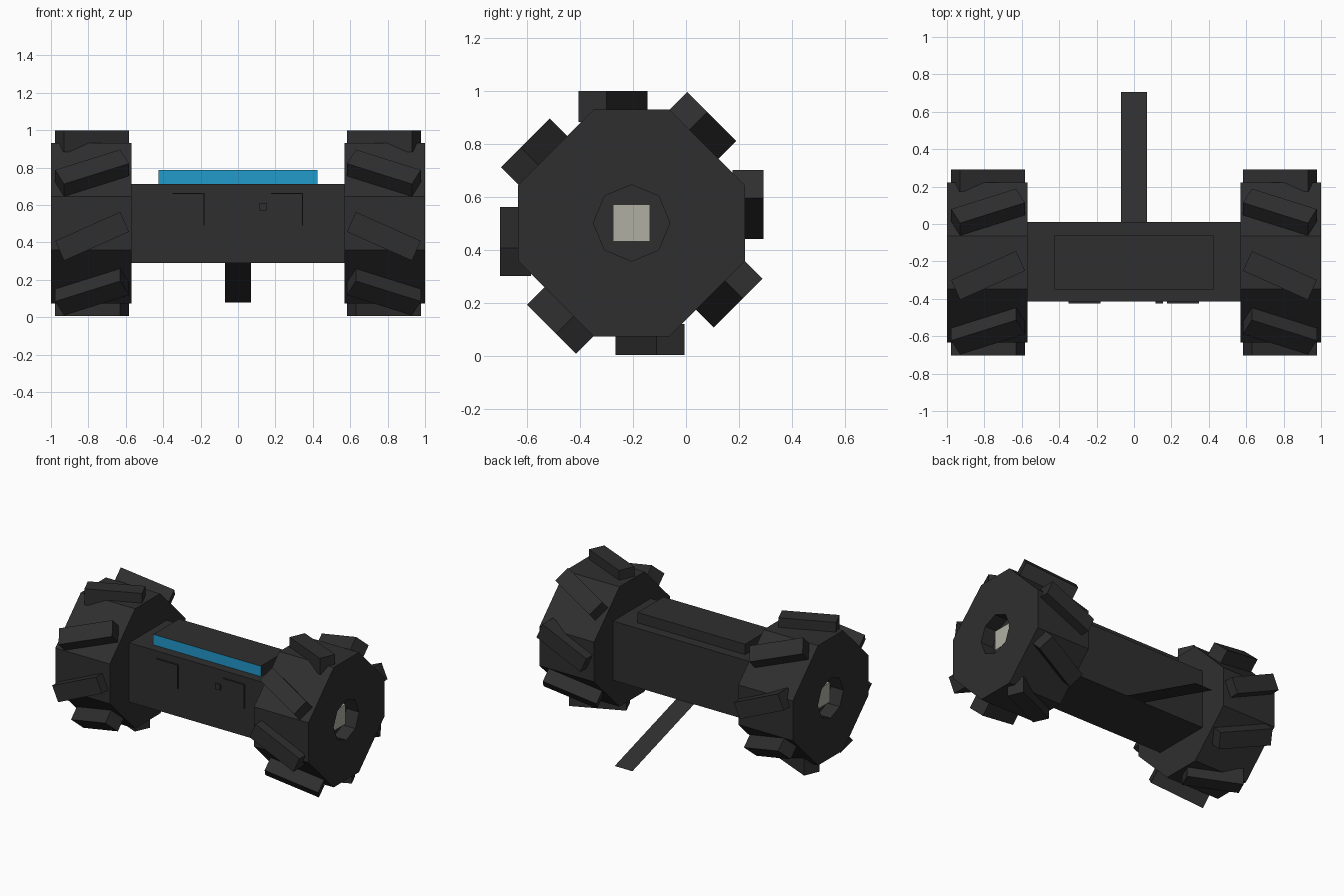
import bpy, bmesh
from math import cos, sin, pi, radians
from mathutils import Matrix, Vector

if "Cube" in bpy.data.objects:
    bpy.data.objects.remove(bpy.data.objects["Cube"])


def material(name, rgb):
    m = bpy.data.materials.new(name)
    m.use_nodes = True
    color = (*rgb, 1)
    m.diffuse_color = color
    m.node_tree.nodes["Principled BSDF"].inputs["Base Color"].default_value = color
    return m


DARK = material("dark grey", (0.028, 0.028, 0.028))
BLUE = material("blue", (0.016, 0.32, 0.6))
BEIGE = material("pale beige", (0.43, 0.43, 0.37))
AXLE_Y, AXLE_Z = -0.205, 0.502


def finish(name, bm, *mats):
    if len(bm.faces) > 1:
        bmesh.ops.recalc_face_normals(bm, faces=bm.faces[:])
    me = bpy.data.meshes.new(name)
    bm.to_mesh(me)
    bm.free()
    ob = bpy.data.objects.new(name, me)
    bpy.context.collection.objects.link(ob)
    for m in mats:
        me.materials.append(m)
    return ob


def add_box(bm, lo, hi, matrix=Matrix()):
    lo, hi = Vector(lo), Vector(hi)
    size = Matrix.Diagonal((*(hi - lo), 1))
    bmesh.ops.create_cube(bm, size=1, matrix=matrix @ Matrix.Translation((lo + hi) / 2) @ size)


def box(name, lo, hi, *mats):
    bm = bmesh.new()
    add_box(bm, lo, hi)
    return finish(name, bm, *mats)


# Body between the wheels
box("body", (-0.57, -0.415, 0.29), (0.57, 0.01, 0.713), DARK)

# Raised top panel with a blue front face
panel = box("top_panel", (-0.425, -0.35, 0.71), (0.425, -0.06, 0.787), DARK, BLUE)
for p in panel.data.polygons:
    p.material_index = int(p.normal.y < -0.9)

# Front button and thin corner ridges
box("front_button", (0.115, -0.424, 0.57), (0.155, -0.41, 0.61), DARK)
for name, x0 in (("right", -0.35), ("left", 0.177)):
    box(name + "_top_ridge", (x0, -0.424, 0.658), (x0 + 0.17, -0.41, 0.663), DARK)
    box(name + "_side_ridge", (x0 + 0.165, -0.424, 0.49), (x0 + 0.17, -0.41, 0.663), DARK)

# Flat tail sloping down behind the body
bm = bmesh.new()
bm.faces.new([bm.verts.new(c) for c in (
    (-0.07, 0.0, 0.293), (0.07, 0.0, 0.293), (0.07, 0.705, 0.077), (-0.07, 0.705, 0.077))])
finish("tail", bm, DARK)

# Chamfered-square wheel outline and octagonal hub outline, both in (y, z)
A, B = 0.428, 0.142
RIM = [(A, B), (B, A), (-B, A), (-A, B), (-A, -B), (-B, -A), (B, -A), (A, -B)]
HUB = [(0.144 * cos(i * pi / 4), 0.144 * sin(i * pi / 4)) for i in range(8)]


def wheel(name, side):
    bm = bmesh.new()
    rings = [[bm.verts.new((side * x, AXLE_Y + y, AXLE_Z + z)) for y, z in loop]
             for x, loop in ((0.57, RIM), (1.0, RIM), (1.0, HUB), (0.9, HUB))]
    for r, s in zip(rings, rings[1:]):
        for i in range(8):
            j = (i + 1) % 8
            bm.faces.new((r[i], r[j], s[j], s[i]))
    bm.faces.new(rings[0])
    bm.faces.new(rings[-1])
    finish(name, bm, DARK)


def treads(name, side):
    # One slanted block per wheel face, each shifted along the direction of turn
    bm = bmesh.new()
    for i in range(8):
        place = (Matrix.Translation((side * 0.78, AXLE_Y, AXLE_Z))
                 @ Matrix.Rotation(i * pi / 4, 4, "X")
                 @ Matrix.Translation((0, -0.07, 0))
                 @ Matrix.Rotation(side * radians(-24), 4, "Z"))
        add_box(bm, (-0.19, -0.058, 0.38), (0.19, 0.058, 0.497), place)
    finish(name, bm, DARK)


for label, side in (("left", 1), ("right", -1)):
    wheel(label + "_wheel", side)
    treads(label + "_treads", side)
    # Square axle end seated in the hub
    xs = sorted((side * 0.88, side * 0.945))
    box(label + "_axle", (xs[0], AXLE_Y - 0.07, AXLE_Z - 0.07),
        (xs[1], AXLE_Y + 0.07, AXLE_Z + 0.07), BEIGE)
